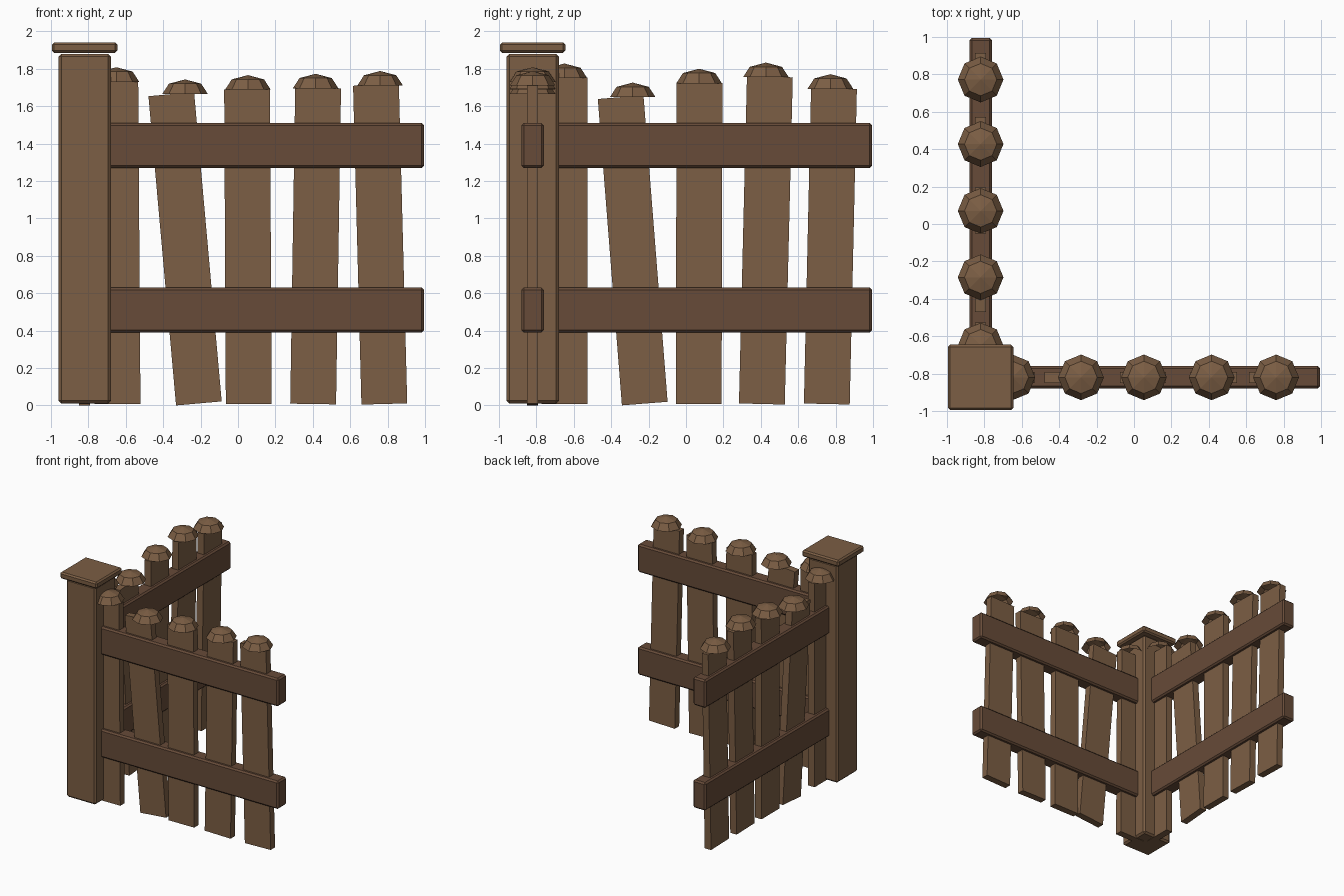
import bpy, bmesh
from math import radians
from mathutils import Matrix

if "Cube" in bpy.data.objects:
    bpy.data.objects.remove(bpy.data.objects["Cube"])


def material(name, rgb):
    m = bpy.data.materials.new(name)
    m.diffuse_color = (*rgb, 1)
    m.use_nodes = True
    m.node_tree.nodes["Principled BSDF"].inputs["Base Color"].default_value = m.diffuse_color
    return m


WOOD = material("wood", (0.20, 0.112, 0.058))
DARK = material("dark_wood", (0.135, 0.07, 0.04))


def finish(bm, name, mat):
    bmesh.ops.recalc_face_normals(bm, faces=bm.faces)
    mesh = bpy.data.meshes.new(name)
    bm.to_mesh(mesh)
    bm.free()
    mesh.materials.append(mat)
    obj = bpy.data.objects.new(name, mesh)
    bpy.context.collection.objects.link(obj)
    return obj


def box(name, center, size, mat, bevel=0, place=Matrix(), tilt=0):
    bm = bmesh.new()
    bmesh.ops.create_cube(bm, size=1, matrix=Matrix.Diagonal((*size, 1)))
    if bevel:
        bmesh.ops.bevel(bm, geom=bm.edges[:], offset=bevel, segments=1, affect='EDGES')
    bm.transform(place @ Matrix.Translation(center) @ Matrix.Rotation(radians(tilt), 4, 'Y'))
    return finish(bm, name, mat)


def dome(name, base, place):
    # upper half of an eight-sided sphere, open underneath
    bm = bmesh.new()
    bmesh.ops.create_uvsphere(bm, u_segments=8, v_segments=4, radius=1)
    bmesh.ops.delete(bm, geom=[v for v in bm.verts if v.co.z < -0.01], context='VERTS')
    bm.transform(place @ Matrix.Translation(base) @ Matrix.Diagonal((0.122, 0.122, 0.078, 1)))
    finish(bm, name, WOOD)


# Corner post with its flat cap
C = -0.82
box("corner_post", (C, C, 0.945), (0.28, 0.28, 1.87), WOOD, 0.015)
box("post_cap", (C, C, 1.913), (0.35, 0.35, 0.056), WOOD, 0.012)

# Side run is the front run with x and y swapped
swap = Matrix(((0, 1, 0, 0), (1, 0, 0, 0), (0, 0, 1, 0), (0, 0, 0, 1)))

# Pickets: position along run, height, lean in degrees
runs = {
    "front": (Matrix(), [(-0.65, 1.73, -0.4), (-0.283, 1.665, -5.1), (0.053, 1.688, -0.3),
                         (0.415, 1.695, 0.9), (0.76, 1.71, -1.5)]),
    "side": (swap, [(-0.65, 1.75, 0), (-0.285, 1.648, -4.5), (0.07, 1.722, 0.15),
                    (0.427, 1.755, 1.4), (0.772, 1.693, 1.3)]),
}
for run, (place, pickets) in runs.items():
    # Rails
    for level, z in (("lower", 0.51), ("upper", 1.39)):
        box(f"{run}_{level}_rail", (0.115, C, z), (1.76, 0.12, 0.24), DARK, 0.013, place)
    # Pickets and their domed caps
    for i, (x, h, lean) in enumerate(pickets, 1):
        box(f"{run}_picket_{i}", (x, C, h / 2 + 0.005), (0.245, 0.06, h - 0.005), WOOD, 0, place, lean)
        dome(f"{run}_picket_cap_{i}", (x, C, h), place)
